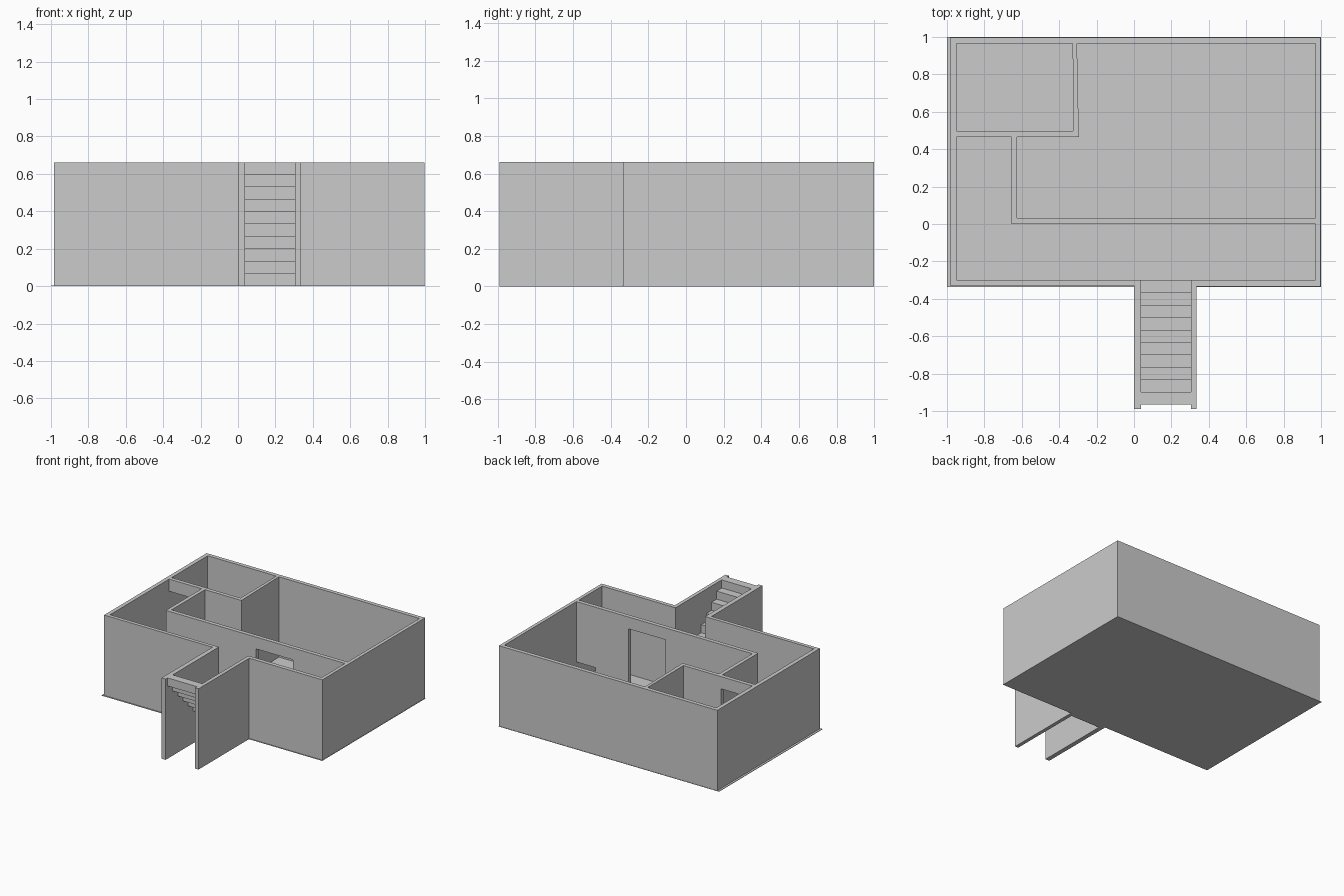
import bpy, bmesh

if "Cube" in bpy.data.objects:
    bpy.data.objects.remove(bpy.data.objects["Cube"])

HEIGHT = 0.662


def extrude_outline(name, points, z0, z1):
    """Solid made from a plan outline pulled up from z0 to z1."""
    bm = bmesh.new()
    face = bm.faces.new([bm.verts.new((x, y, z0)) for x, y in points])
    res = bmesh.ops.extrude_face_region(bm, geom=[face])
    for v in res["geom"]:
        if isinstance(v, bmesh.types.BMVert):
            v.co.z = z1
    bmesh.ops.recalc_face_normals(bm, faces=bm.faces)
    mesh = bpy.data.meshes.new(name)
    bm.to_mesh(mesh)
    bm.free()
    ob = bpy.data.objects.new(name, mesh)
    bpy.context.collection.objects.link(ob)
    return ob


def box(name, x0, x1, y0, y1, z0, z1):
    return extrude_outline(name, [(x0, y0), (x1, y0), (x1, y1), (x0, y1)], z0, z1)


def cut_opening(wall, name, *bounds):
    cutter = box(name, *bounds)
    cutter.hide_render = True
    cutter.display_type = 'WIRE'
    mod = wall.modifiers.new(name, 'BOOLEAN')
    mod.operation = 'DIFFERENCE'
    mod.solver = 'EXACT'
    mod.object = cutter
    # Apply, then drop the cutter
    bpy.context.view_layer.objects.active = wall
    bpy.ops.object.modifier_apply(modifier=mod.name)
    bpy.data.objects.remove(cutter)


# Thin floor slab, slightly wider than the walls
box("floor", -1.0, 1.0, -0.338, 1.0, 0, 0.004)

# Outer wall: one continuous band, open at the stairwell
outer = [(0.0, -0.99), (0.0, -0.33), (-0.983, -0.33), (-0.983, 0.998),
         (0.998, 0.998), (0.998, -0.333), (0.335, -0.333), (0.335, -0.99),
         (0.305, -0.99), (0.305, -0.30)]
inner = [(0.97, -0.30), (0.97, 0.965), (-0.95, 0.965), (-0.95, -0.30),
         (0.037, -0.30), (0.037, -0.99)]
extrude_outline("outer_wall", outer + inner, 0, HEIGHT)

# Partition walls between the rooms
partition = extrude_outline("partition_wall", [
    (-0.95, 0.465), (-0.655, 0.465), (-0.655, 0.0), (0.97, 0.0), (0.97, 0.033),
    (-0.625, 0.033), (-0.625, 0.465), (-0.295, 0.465), (-0.305, 0.965),
    (-0.328, 0.965), (-0.325, 0.497), (-0.95, 0.497)], 0, HEIGHT)
cut_opening(partition, "main_door_cutter", 0.163, 0.497, -0.05, 0.08, -0.1, 0.565)
cut_opening(partition, "small_door_cutter", -1.05, -0.665, 0.42, 0.54, -0.1, 0.562)
cut_opening(partition, "low_gap_cutter", 0.798, 1.05, -0.05, 0.08, -0.1, 0.167)

# Stairs: open-backed blocks rising towards the front
STEPS = 10
rise, run = HEIGHT / STEPS, 0.0665
for i in range(STEPS):
    y1 = -0.30 - i * run
    box(f"stair_step_{i + 1}", 0.037, 0.305, y1 - run, y1, i * rise, (i + 1) * rise)
